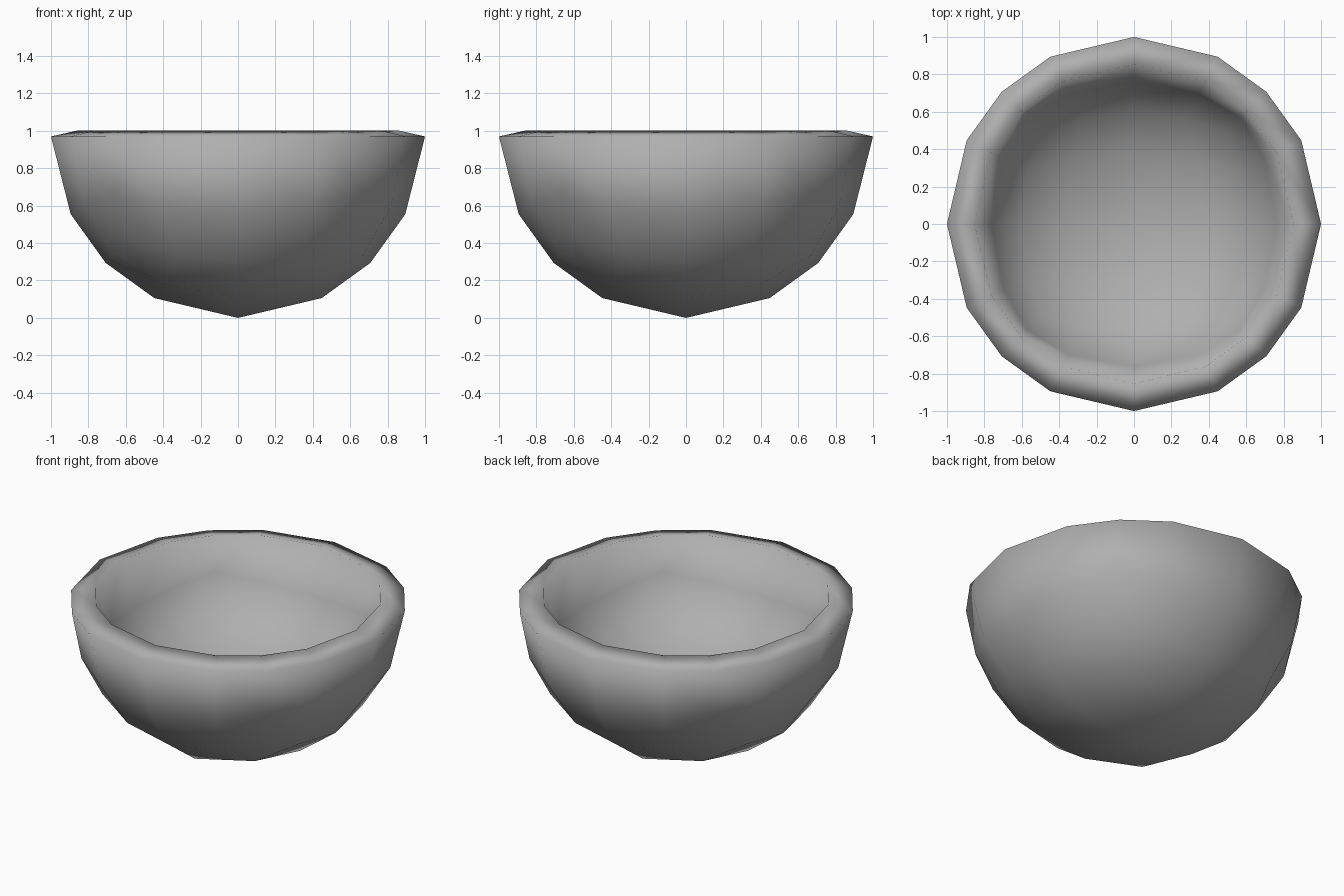
import bpy, bmesh

if "Cube" in bpy.data.objects:
    bpy.data.objects.remove(bpy.data.objects["Cube"])

HEIGHT = 1.003     # rim plane and centre of the sphere
INNER_R = 0.853    # opening radius
DEPTH = 0.65       # depth of the hollow
RIM_Z = 0.97       # outer lip sits slightly lower than the inner one

# Outer shell: lower half of a 4x4-per-side cube blown up to a sphere
bm = bmesh.new()
bmesh.ops.create_cube(bm, size=2)
bmesh.ops.subdivide_edges(bm, edges=bm.edges[:], cuts=3, use_grid_fill=True)
upper = [v for v in bm.verts if v.co.z > 0.01]
bmesh.ops.delete(bm, geom=upper, context='VERTS')
for v in bm.verts:
    v.co.normalize()

# Inner shell: flipped copy, shallower
copy = bmesh.ops.duplicate(bm, geom=bm.verts[:] + bm.edges[:] + bm.faces[:])["geom"]
inner = {g for g in copy if isinstance(g, bmesh.types.BMVert)}
bmesh.ops.reverse_faces(bm, faces=[g for g in copy if isinstance(g, bmesh.types.BMFace)])
for v in bm.verts:
    on_rim = abs(v.co.z) < 0.001
    if v in inner:
        v.co.x *= INNER_R
        v.co.y *= INNER_R
        v.co.z = HEIGHT + v.co.z * DEPTH
    else:
        v.co.z = RIM_Z if on_rim else HEIGHT * (1 + v.co.z)

# Sloping rim joining both shells
bmesh.ops.bridge_loops(bm, edges=[e for e in bm.edges if e.is_boundary])
bmesh.ops.recalc_face_normals(bm, faces=bm.faces[:])
for f in bm.faces:
    f.smooth = True

mesh = bpy.data.meshes.new("bowl")
bm.to_mesh(mesh)
bm.free()
bowl = bpy.data.objects.new("bowl", mesh)
bpy.context.collection.objects.link(bowl)

# Mid grey
grey = bpy.data.materials.new("grey")
grey.diffuse_color = (0.43, 0.43, 0.43, 1)
grey.use_nodes = True
grey.node_tree.nodes["Principled BSDF"].inputs["Base Color"].default_value = grey.diffuse_color
mesh.materials.append(grey)
